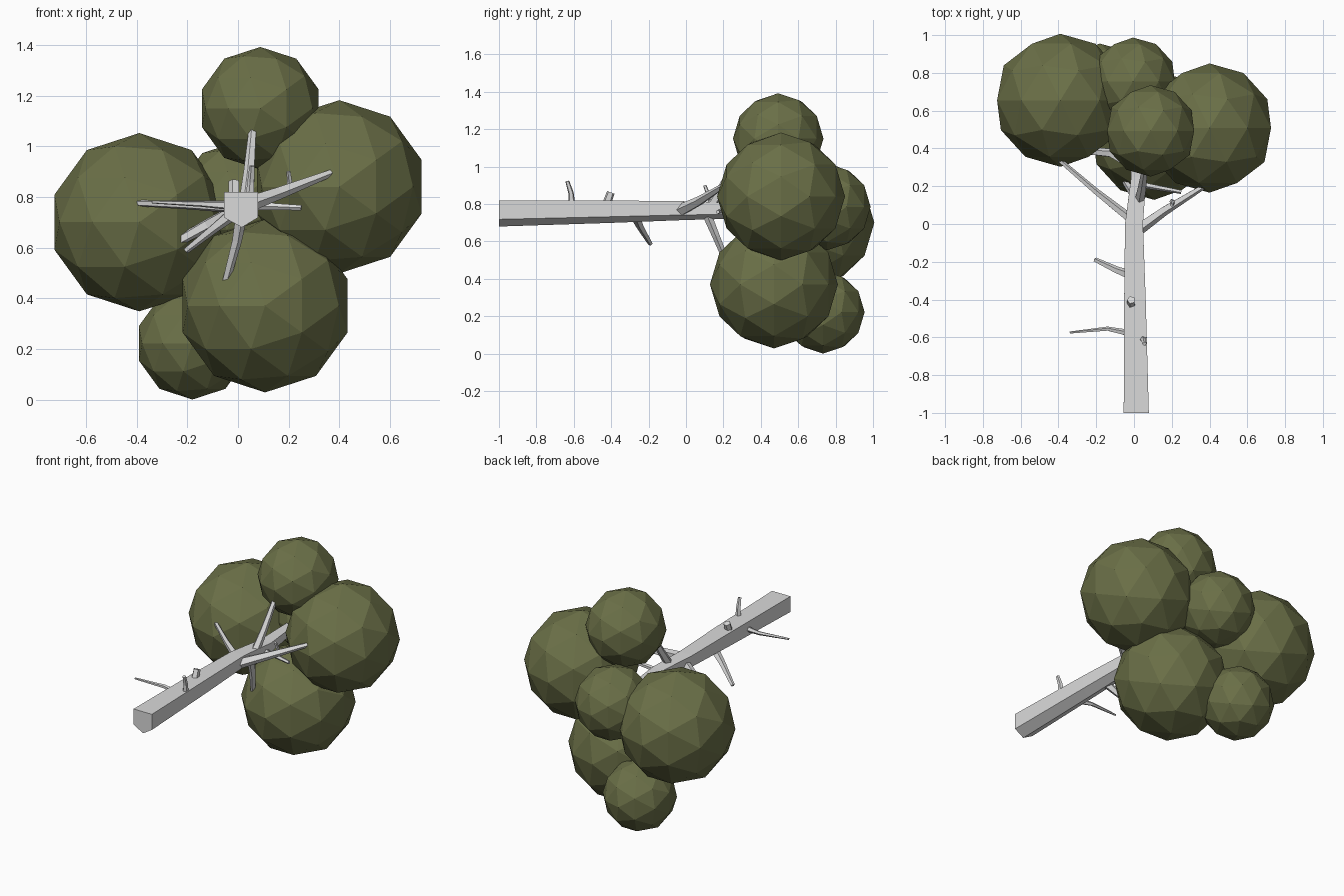
import bpy, bmesh, math
from mathutils import Vector, Matrix

if "Cube" in bpy.data.objects:
    bpy.data.objects.remove(bpy.data.objects["Cube"])


def material(name, color):
    m = bpy.data.materials.new(name)
    m.diffuse_color = (*color, 1)
    m.use_nodes = True
    m.node_tree.nodes["Principled BSDF"].inputs["Base Color"].default_value = m.diffuse_color
    return m


BARK = material("pale grey bark", (0.70, 0.70, 0.70))
LEAF = material("olive green leaves", (0.145, 0.16, 0.063))


def finish(name, bm, mat):
    bmesh.ops.recalc_face_normals(bm, faces=bm.faces)
    me = bpy.data.meshes.new(name)
    bm.to_mesh(me)
    bm.free()
    me.materials.append(mat)
    ob = bpy.data.objects.new(name, me)
    bpy.context.collection.objects.link(ob)
    return ob


def limb(name, points, radii, section=None, sides=5):
    """Flat-faced tapering tube along a path."""
    if section is None:
        section = [(math.cos(2 * math.pi * i / sides), math.sin(2 * math.pi * i / sides))
                   for i in range(sides)]
    pts = [Vector(p) for p in points]
    overall = (pts[-1] - pts[0]).normalized()
    ref = Vector((0, 0, 1)) if abs(overall.z) < 0.8 else Vector((0, 1, 0))
    bm = bmesh.new()
    rings = []
    for i, (p, r) in enumerate(zip(pts, radii)):
        d = (pts[min(i + 1, len(pts) - 1)] - pts[max(i - 1, 0)]).normalized()
        if section is TRUNK and i == 0:
            d = Vector((0, 1, 0))
        side = d.cross(ref).normalized()
        up = side.cross(d)
        rings.append([bm.verts.new(p + r * (u * side + v * up)) for u, v in section])
    n = len(section)
    for a, b in zip(rings, rings[1:]):
        for i in range(n):
            bm.faces.new((a[i], a[(i + 1) % n], b[(i + 1) % n], b[i]))
    bm.faces.new(rings[0])
    bm.faces.new(rings[-1])
    return finish(name, bm, BARK)


# trunk, lying along y with a five-sided section
TRUNK = [(-0.95, 0.95), (0.95, 0.95), (0.95, -0.5), (0.05, -1.05), (-0.95, -0.5)]
limb("trunk", [(0.012, -1, 0.753), (0.005, -0.4, 0.762), (0.0, 0.0, 0.767),
               (0.025, 0.25, 0.765), (0.0, 0.62, 0.78)],
     [0.07, 0.06, 0.05, 0.042, 0.025], TRUNK)

# main branches carrying the leaf clumps
limb("left_branch", [(-0.01, 0.02, 0.76), (-0.2, 0.17, 0.768), (-0.42, 0.36, 0.776)],
     [0.026, 0.018, 0.012])
limb("right_branch", [(0.02, -0.03, 0.765), (0.16, 0.07, 0.815), (0.42, 0.23, 0.915)],
     [0.034, 0.026, 0.012])
limb("upper_branch", [(0.03, 0.12, 0.77), (0.045, 0.2, 0.9), (0.062, 0.32, 1.11)],
     [0.028, 0.023, 0.014])
limb("lower_branch", [(0.015, 0.11, 0.75), (-0.005, 0.16, 0.63), (-0.05, 0.23, 0.46)],
     [0.026, 0.021, 0.016])
limb("inner_branch", [(0.02, 0.3, 0.76), (-0.12, 0.375, 0.69), (-0.3, 0.39, 0.59)],
     [0.032, 0.025, 0.018])

# twigs and stubs
limb("right_twig", [(0.03, 0.21, 0.765), (0.14, 0.19, 0.762), (0.25, 0.17, 0.757)],
     [0.018, 0.014, 0.011])
limb("branch_twig", [(0.2, 0.12, 0.82), (0.205, 0.115, 0.86), (0.2, 0.1, 0.9)],
     [0.013, 0.011, 0.009])
limb("under_twig", [(-0.02, -0.27, 0.735), (-0.09, -0.245, 0.68), (-0.205, -0.19, 0.588)],
     [0.027, 0.02, 0.013])
limb("left_twig", [(-0.02, -0.58, 0.765), (-0.14, -0.555, 0.772), (-0.34, -0.575, 0.78)],
     [0.019, 0.012, 0.006])
limb("top_twig", [(0.048, -0.61, 0.8), (0.052, -0.615, 0.86), (0.056, -0.635, 0.922)],
     [0.018, 0.015, 0.011])
limb("top_stub", [(-0.015, -0.425, 0.8), (-0.015, -0.402, 0.862)], [0.024, 0.022])

# leaf clumps: low-poly balls with their poles along the trunk direction
CLUMPS = {
    "left_leaves": (-0.39, 0.655, 0.70, 0.352),
    "right_leaves": (0.40, 0.508, 0.84, 0.342),
    "top_leaves": (0.088, 0.493, 1.15, 0.242),
    "bottom_leaves": (0.107, 0.47, 0.37, 0.342),
    "small_lower_leaves": (-0.18, 0.733, 0.222, 0.222),
    "back_leaves": (-0.005, 0.755, 0.785, 0.232),
}
for name, (x, y, z, r) in CLUMPS.items():
    bm = bmesh.new()
    bmesh.ops.create_icosphere(bm, subdivisions=2, radius=r)
    bmesh.ops.transform(bm, verts=bm.verts,
                        matrix=Matrix.Translation((x, y, z)) @ Matrix.Rotation(-math.pi / 2, 4, 'X'))
    finish(name, bm, LEAF)
